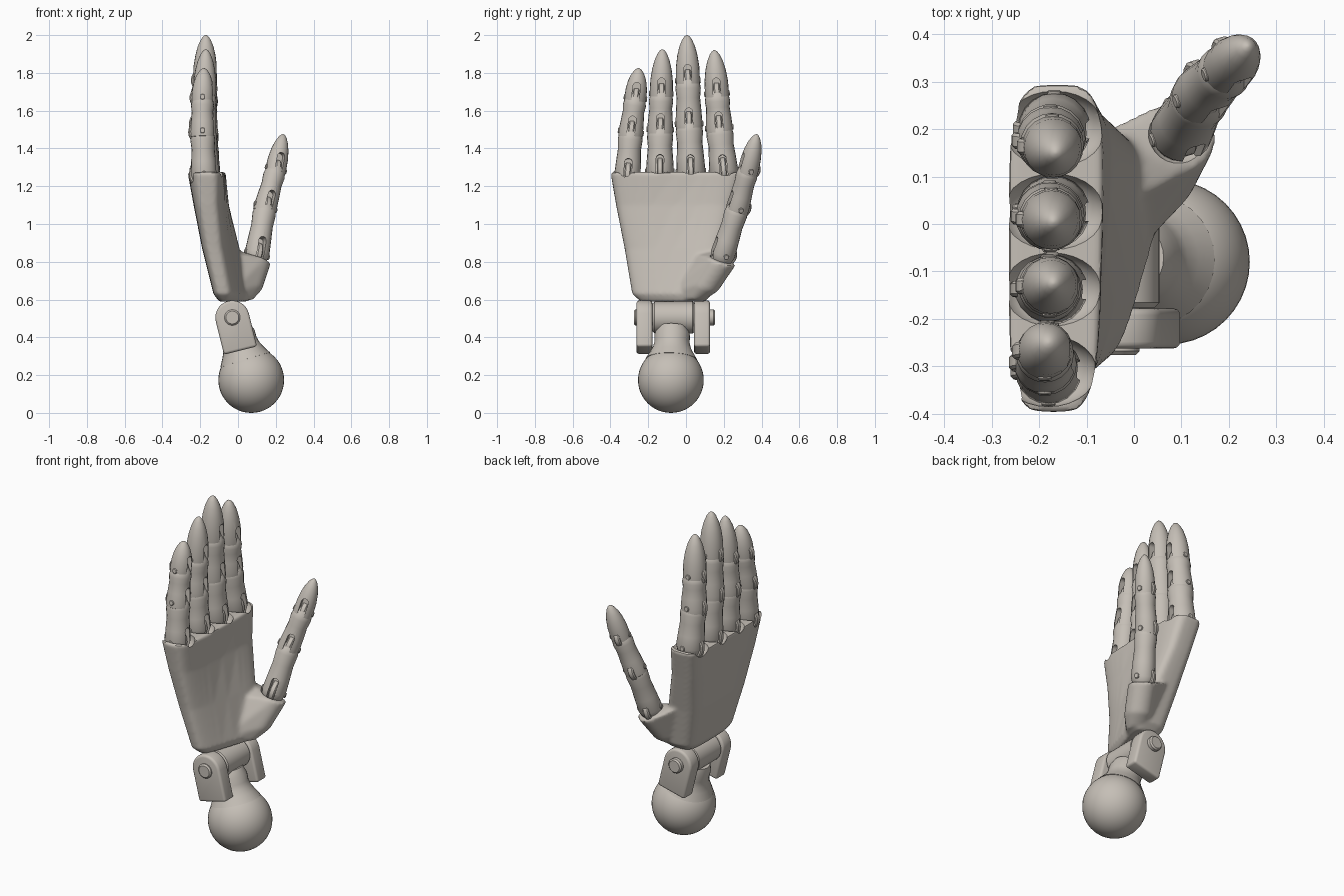
import bpy, bmesh
from math import pi, sin, cos, radians, copysign
from mathutils import Vector, Matrix

cube = bpy.data.objects.get("Cube")
if cube:
    bpy.data.objects.remove(cube, do_unlink=True)

# One warm grey for the whole model
grey = bpy.data.materials.new("warm_grey")
grey.use_nodes = True
grey.diffuse_color = (0.56, 0.52, 0.47, 1)
grey.node_tree.nodes["Principled BSDF"].inputs["Base Color"].default_value = grey.diffuse_color


def make(name, bm):
    """Turn a bmesh into an object."""
    bmesh.ops.recalc_face_normals(bm, faces=bm.faces)
    me = bpy.data.meshes.new(name)
    bm.to_mesh(me)
    bm.free()
    ob = bpy.data.objects.new(name, me)
    bpy.context.collection.objects.link(ob)
    me.materials.append(grey)
    return ob


def finish(ob, angle=40):
    """Apply modifiers, then smooth the shading but keep sharp edges."""
    if ob.modifiers:
        bpy.context.view_layer.update()
        deps = bpy.context.evaluated_depsgraph_get()
        me = bpy.data.meshes.new_from_object(ob.evaluated_get(deps))
        ob.modifiers.clear()
        ob.data = me
    ob.data.shade_smooth()
    ob.data.set_sharp_from_angle(angle=radians(angle))
    return ob


def cut(ob, cutter):
    """Subtract a helper object and remove it."""
    cutter.hide_render = True
    mod = ob.modifiers.new("cut", 'BOOLEAN')
    mod.operation, mod.solver, mod.object = 'DIFFERENCE', 'EXACT', cutter
    finish(ob)
    bpy.data.objects.remove(cutter, do_unlink=True)


def loft(bm, rings):
    """Skin a row of closed rings and cap both ends."""
    rows = [[bm.verts.new(p) for p in ring] for ring in rings]
    n = len(rows[0])
    for a, b in zip(rows, rows[1:]):
        for i in range(n):
            j = (i + 1) % n
            bm.faces.new((a[i], a[j], b[j], b[i]))
    bm.faces.new(rows[0])
    bm.faces.new(rows[-1])


def ring(center, u, v, r, n=20):
    return [center + r * (cos(2 * pi * i / n) * u + sin(2 * pi * i / n) * v) for i in range(n)]


def rod(bm, center, axis, r, length, soft=0.006, n=24):
    """Cylinder with softened rims along any axis."""
    axis = axis.normalized()
    u = axis.orthogonal().normalized()
    v = axis.cross(u)
    h = length / 2
    loft(bm, [ring(center + axis * t, u, v, q, n) for t, q in
              ((-h, r - soft), (-h + soft, r), (h - soft, r), (h, r - soft))])


def prism(bm, outline, offset):
    loft(bm, [outline, [p + offset for p in outline]])


# Palm: rounded quadrilateral sections (z, back x, front x at each end, y range)
SECTIONS = [(.59, -.10, -.04, .07, -.24, .10),
            (.63, -.13, -.03, .09, -.285, .14),
            (.87, -.19, -.07, .03, -.325, .19),
            (1.10, -.235, -.085, -.035, -.37, .25),
            (1.275, -.267, -.075, -.06, -.40, .298)]


def palm_ring(z, back, near, far, y0, y1, n=40):
    pts = []
    for i in range(n):
        c, s = cos(2 * pi * i / n), sin(2 * pi * i / n)
        u = .5 + .5 * copysign(abs(c) ** .5, c)
        v = .5 + .5 * copysign(abs(s) ** .5, s)
        front = near + (far - near) * v
        pts.append(Vector((back + (front - back) * u, y0 + (y1 - y0) * v, z)))
    return pts


bm = bmesh.new()
loft(bm, [palm_ring(*s) for s in SECTIONS])

# Thumb mount: hull from the heel of the palm out to the thumb socket
X, Y, Z = Vector((1, 0, 0)), Vector((0, 1, 0)), Vector((0, 0, 1))
axis = Vector((.05, .085, .26)).normalized()
u = axis.cross(Y).normalized()
v = axis.cross(u)
hull = bmesh.new()
points = (ring(Vector((.097, .188, .805)), u, v, .078) + ring(Vector((.055, .1, .67)), u, v, .075)
          + ring(Vector((.03, .05, .60)), X, Y, .05)
          + [Vector(p) for p in ((-.1, .18, .89), (-.1, 0, .85), (-.05, -.12, .62))])
for p in points:
    hull.verts.new(p)
bmesh.ops.convex_hull(hull, input=hull.verts[:])
bmesh.ops.delete(hull, geom=[w for w in hull.verts if not w.link_faces], context='VERTS')
bmesh.ops.recalc_face_normals(hull, faces=hull.faces)
temp = bpy.data.meshes.new("mount")
hull.to_mesh(temp)
hull.free()
bm.from_mesh(temp)
bpy.data.meshes.remove(temp)
palm = make("palm", bm)
mod = palm.modifiers.new("blend", 'REMESH')
mod.mode, mod.voxel_size = 'VOXEL', .01
mod = palm.modifiers.new("soften", 'SMOOTH')
mod.factor, mod.iterations = .5, 7
finish(palm)
palm.data.materials.clear()
palm.data.materials.append(grey)

# Digits: three joints and a tip each, base radius, slot direction
DIGITS = {
    "little_finger": ([(-.18, -.31, 1.26), (-.188, -.292, 1.487), (-.188, -.268, 1.667), (-.18, -.25, 1.825)], .070, X),
    "ring_finger": ([(-.172, -.138, 1.28), (-.182, -.137, 1.50), (-.178, -.131, 1.69), (-.17, -.125, 1.925)], .074, X),
    "middle_finger": ([(-.17, .026, 1.28), (-.178, .016, 1.53), (-.175, .010, 1.76), (-.17, .005, 2.0)], .077, X),
    "index_finger": ([(-.168, .20, 1.28), (-.176, .176, 1.51), (-.172, .164, 1.69), (-.165, .15, 1.92)], .077, X),
    "thumb": ([(.1, .195, .84), (.145, .275, 1.09), (.2, .33, 1.29), (.24, .375, 1.475)], .066, Vector((.3, -1, 0)))}


def profile(k, L):
    """Distance along the bone and relative radius."""
    start = [(-.06, .5), (-.045, .8)] if k == 0 else [(-.036, .8), (-.028, .97)]
    if k == 2:
        return start + [(0, 1), (.3 * L, .97), (.55 * L, .84), (.75 * L, .65),
                        (.9 * L, .41), (.97 * L, .22), (L, .06)]
    return start + [(0, 1), (.3 * L, .94), (.6 * L, .87), (L - .04, .94),
                    (L - .01, .86), (L + .02, .55)]


def digit(name, joints, radius, facing):
    joints = [Vector(j) for j in joints]
    for k, part in enumerate(("lower", "middle", "tip")):
        a, b = joints[k], joints[k + 1]
        d = (b - a).normalized()
        s = (facing - d * facing.dot(d)).normalized()
        p = d.cross(s)
        r = radius * (1, .93, .83)[k]
        bm = bmesh.new()
        loft(bm, [ring(a + d * t, p, s, r * q) for t, q in profile(k, (b - a).length)])
        bone = make(f"{name}_{part}", bm)

        # Round-topped slot at the joint
        w, top = .02, .065
        outline = [a + s * .012 + d * (top + w * sin(i * pi / 8)) + p * w * cos(i * pi / 8) for i in range(9)]
        outline += [a + s * .012 - p * w - d * .1, a + s * .012 + p * w - d * .1]
        bm = bmesh.new()
        prism(bm, outline, s * .15)
        cut(bone, make("slot_cutter", bm))

        # Knuckle disc in the slot, with the pin across it
        bm = bmesh.new()
        rod(bm, a - s * .012, p, r * .98, .033)
        rod(bm, a, p, .015, 2 * r + .008, .003, 12)
        finish(make(f"{name}_{part}_knuckle", bm))


# Sockets for the digits in the palm
bm = bmesh.new()
for name, (joints, radius, facing) in DIGITS.items():
    stretch = 1 if name == "thumb" else 1.35
    center = Vector(joints[0]) + Z * .012
    place = Matrix.Translation(center) @ Matrix.Diagonal((stretch, 1, 1, 1))
    bmesh.ops.create_uvsphere(bm, u_segments=28, v_segments=16, radius=radius + .005, matrix=place)
cut(palm, make("socket_cutter", bm))

for name, (joints, radius, facing) in DIGITS.items():
    digit(name, joints, radius, facing)

# Wrist: ball, neck, hinge barrel and pin
bm = bmesh.new()
bmesh.ops.create_uvsphere(bm, u_segments=40, v_segments=24, radius=.174,
                          matrix=Matrix.Translation((.07, -.08, .174)))
finish(make("wrist_ball", bm))

bm = bmesh.new()
tilt = Vector((-.1, .01, .33)).normalized()
u = tilt.cross(Y).normalized()
v = tilt.cross(u)
base = Vector((.07, -.08, .174))
loft(bm, [ring(base + tilt * t, u, v, r, 28) for t, r in
          ((.11, .138), (.15, .115), (.18, .10), (.21, .093), (.25, .094), (.29, .08))])
finish(make("wrist_neck", bm))

pivot = Vector((-.03, -.065, .505))
bm = bmesh.new()
rod(bm, pivot, Y, .084, .225, .012, 32)
finish(make("hinge_barrel", bm))
bm = bmesh.new()
rod(bm, pivot + Y * .004, Y, .042, .43, .008)
finish(make("hinge_pin", bm))

# Side brackets: round at the pivot, square at the lower end
down = Vector((.24, 0, -.97)).normalized()
side = Y.cross(down)
for name, y in (("right_bracket", -.262), ("left_bracket", .043)):
    c = Vector((pivot.x, y, pivot.z))
    outline = [c + .09 * (side * cos(i * pi / 14) - down * sin(i * pi / 14)) for i in range(15)]
    outline += [c - side * .09 + down * .18, c + side * .09 + down * .18]
    bm = bmesh.new()
    prism(bm, outline, Y * .084)
    ob = make(name, bm)
    mod = ob.modifiers.new("soft_edges", 'BEVEL')
    mod.width, mod.segments, mod.limit_method = .014, 3, 'ANGLE'
    finish(ob)
